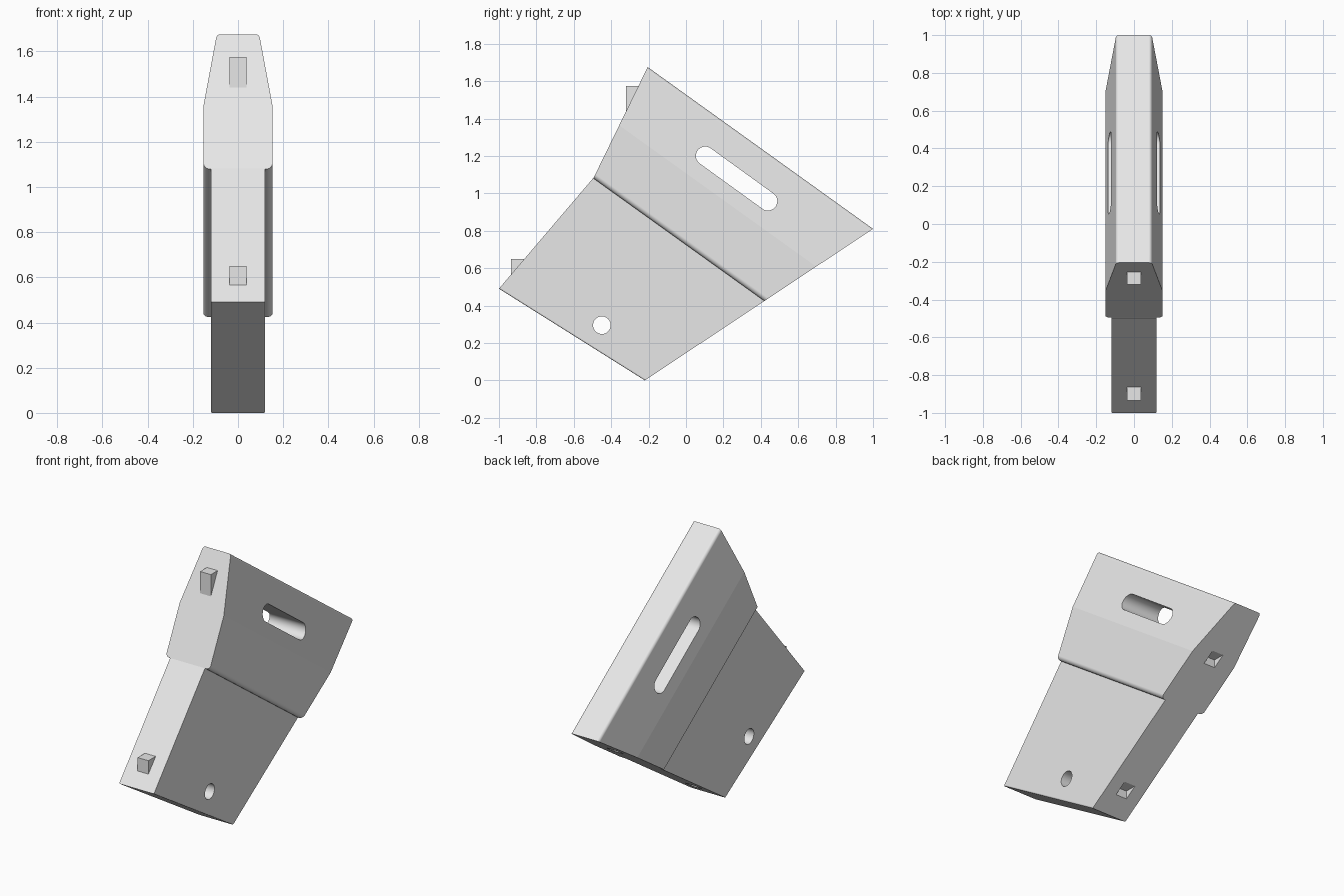
import bpy, bmesh
from math import radians, sin, cos
from mathutils import Vector, Matrix

cube = bpy.data.objects.get("Cube")
if cube:
    bpy.data.objects.remove(cube)

grey = bpy.data.materials.new("light_grey")
grey.use_nodes = True
grey.diffuse_color = (0.8, 0.8, 0.8, 1)
grey.node_tree.nodes["Principled BSDF"].inputs["Base Color"].default_value = (0.8, 0.8, 0.8, 1)

# Sweep direction of the block and the direction across it, in the side plane
ALONG = Vector((0, 0.813, -0.583)).normalized()
ACROSS = Vector((0, 0.583, 0.813)).normalized()

# Corners of the side outline (y, z)
TOP_FRONT, KINK, LOW_FRONT = (-0.205, 1.675), (-0.493, 1.085), (-1, 0.49)
BOTTOM, TOP_BACK = (-0.22, 0), (1, 0.81)


def make(name, bm):
    bmesh.ops.recalc_face_normals(bm, faces=bm.faces)
    mesh = bpy.data.meshes.new(name)
    bm.to_mesh(mesh)
    bm.free()
    mesh.materials.append(grey)
    obj = bpy.data.objects.new(name, mesh)
    bpy.context.collection.objects.link(obj)
    return obj


def box(name, half_w, y0, y1, z0, z1):
    bm = bmesh.new()
    bmesh.ops.create_cube(bm, size=1)
    bmesh.ops.scale(bm, vec=(2 * half_w, y1 - y0, z1 - z0), verts=bm.verts)
    bmesh.ops.translate(bm, vec=(0, (y0 + y1) / 2, (z0 + z1) / 2), verts=bm.verts)
    return make(name, bm)


def arc(cx, cy, r, a0, a1, steps=16):
    angles = [radians(a0 + (a1 - a0) * i / steps) for i in range(steps + 1)]
    return [(cx + r * cos(a), cy + r * sin(a)) for a in angles]


def prism(points, sweep):
    """Sweep a closed 3D outline along a vector."""
    bm = bmesh.new()
    face = bm.faces.new([bm.verts.new(p) for p in points])
    out = bmesh.ops.extrude_face_region(bm, geom=[face])
    moved = [v for v in out["geom"] if isinstance(v, bmesh.types.BMVert)]
    bmesh.ops.translate(bm, vec=sweep, verts=moved)
    return bm


def swept_block(half_section, cuts):
    """Mirror a half cross-section, sweep it, and trim it by the outline edges."""
    section = half_section + [(-x, n) for x, n in reversed(half_section)]
    bm = prism([Vector((x, 0, 0)) + ACROSS * n - ALONG * 3 for x, n in section], ALONG * 6)
    for a, b in cuts:
        edge = Vector((0, b[0] - a[0], b[1] - a[1]))
        normal = Vector((0, edge.z, -edge.y))
        out = bmesh.ops.bisect_plane(bm, geom=bm.verts[:] + bm.edges[:] + bm.faces[:],
                                     plane_co=(0, *a), plane_no=normal, clear_outer=True)
        rim = [e for e in out["geom_cut"] if isinstance(e, bmesh.types.BMEdge)]
        bmesh.ops.contextual_create(bm, geom=rim)
    return bm


def cut(target, cutter):
    mod = target.modifiers.new("cut", "BOOLEAN")
    mod.operation, mod.solver, mod.object = "DIFFERENCE", "EXACT", cutter
    bpy.context.view_layer.objects.active = target
    bpy.ops.object.modifier_apply(modifier=mod.name)
    bpy.data.objects.remove(cutter)


def through_cutter(name, outline):
    return make(name, prism([(-0.5, y, z) for y, z in outline], Vector((1, 0, 0))))


# Wide head: rounded lower lip, straight flank, flank leaning in, rounded top
STEP = 0.589
head_section = arc(0.127, STEP + 0.025, 0.025, -90, 0) + [(0.152, 0.9)] \
    + arc(0.077, 1.222, 0.02, 9.7, 90)
head = make("head_block", swept_block(head_section, [(TOP_BACK, TOP_FRONT), (TOP_FRONT, KINK),
                                                     (BOTTOM, TOP_BACK)]))

# Narrow foot with a slightly rounded lower edge on each flank
bm = swept_block([(0.12, -1), (0.12, STEP)], [(KINK, LOW_FRONT), (LOW_FRONT, BOTTOM),
                                              (BOTTOM, TOP_BACK)])
low = Vector((0, BOTTOM[0], BOTTOM[1]))
slope = Vector((0, LOW_FRONT[0], LOW_FRONT[1])) - low
lower_edges = [e for e in bm.edges
               if abs(e.verts[0].co.x - e.verts[1].co.x) < 0.01
               and all((v.co - low).cross(slope).x ** 2 < 1e-6 for v in e.verts)]
bmesh.ops.bevel(bm, geom=lower_edges, offset=0.008, segments=4, profile=0.5, affect="EDGES")
foot = make("foot_block", bm)

# Long slot through the head, parallel to its top, and round hole through the foot
lean = -35.8
cut(head, through_cutter("slot_cutter", arc(0.103, 1.2, 0.05, 90 + lean, 270 + lean, 30)
                         + arc(0.438, 0.958, 0.05, lean - 90, lean + 90, 30)))
cut(foot, through_cutter("hole_cutter", arc(-0.45, 0.295, 0.047, 0, 360, 60)[:-1]))

# Square notches in the back
for block, y, z in ((head, 0.662, 0.635), (foot, -0.112, 0.122)):
    cut(block, box("notch_cutter", 0.038, y, y + 0.2, z - 0.2, z))

# Square pegs on the front
box("upper_peg", 0.037, -0.32, -0.2, 1.4, 1.575)
box("lower_peg", 0.037, -0.935, -0.8, 0.55, 0.65)

# Smooth the rounded parts and keep the flat faces flat
for block in (head, foot):
    bpy.ops.object.select_all(action="DESELECT")
    block.select_set(True)
    bpy.context.view_layer.objects.active = block
    bpy.ops.object.shade_smooth_by_angle(angle=radians(8))
    block.modifiers.new("flat_faces", "WEIGHTED_NORMAL").keep_sharp = True
